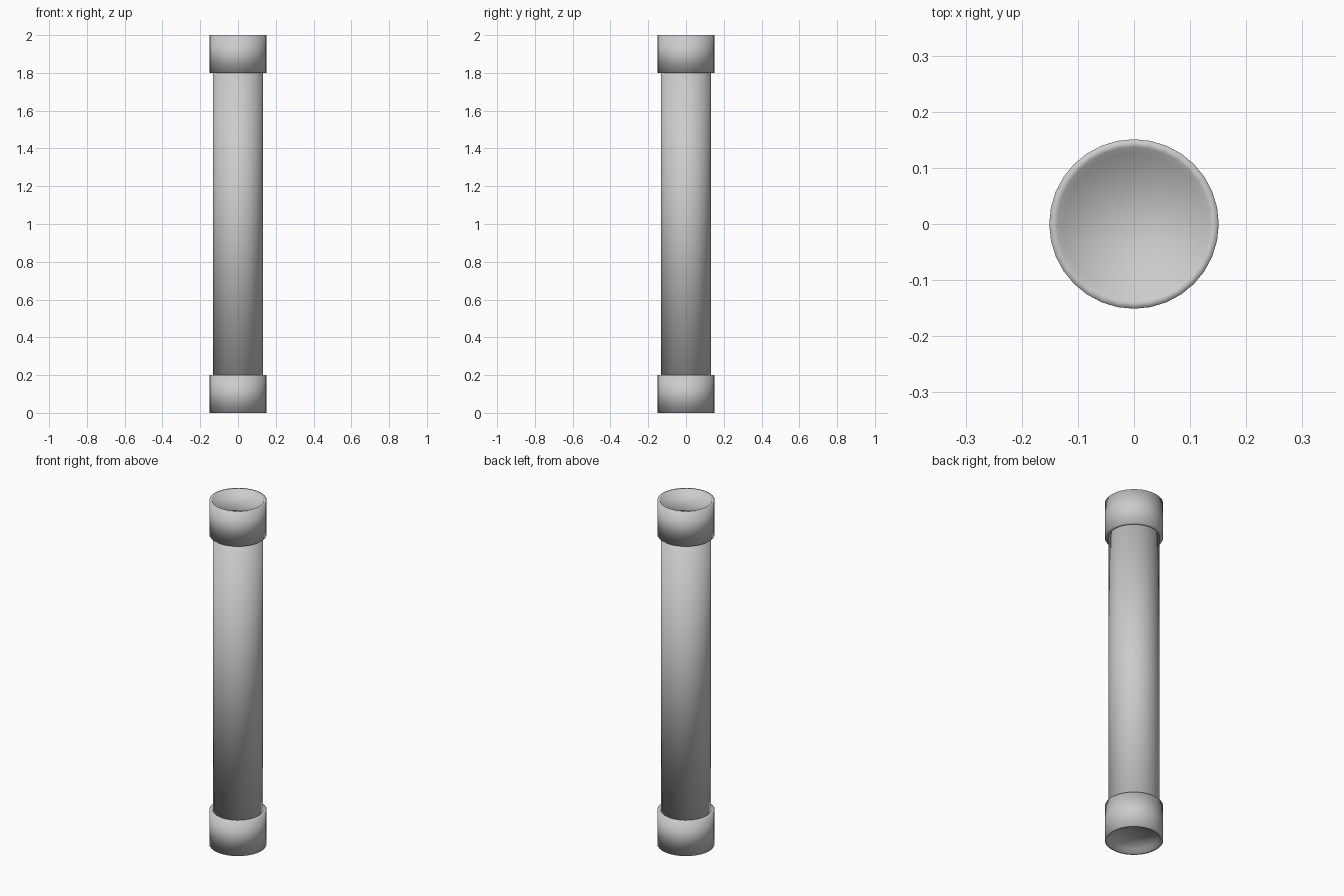
import bpy, bmesh
from math import pi, cos, sin

if "Cube" in bpy.data.objects:
    bpy.data.objects.remove(bpy.data.objects["Cube"])

SIDES = 32


def lathe(name, profile):
    """Revolve (radius, z) points around z; close both ends with flat discs."""
    bm = bmesh.new()
    rings = [[bm.verts.new((r * cos(2 * pi * i / SIDES), r * sin(2 * pi * i / SIDES), z))
              for i in range(SIDES)] for r, z in profile]
    for a, b in zip(rings, rings[1:]):
        for i in range(SIDES):
            j = (i + 1) % SIDES
            bm.faces.new((a[i], a[j], b[j], b[i]))
    bm.faces.new(rings[0][::-1])
    bm.faces.new(rings[-1])
    bmesh.ops.recalc_face_normals(bm, faces=bm.faces)
    for f in bm.faces:
        f.smooth = True
    mesh = bpy.data.meshes.new(name)
    bm.to_mesh(mesh)
    bm.free()
    obj = bpy.data.objects.new(name, mesh)
    bpy.context.collection.objects.link(obj)
    return obj


# Long central pipe
lathe("pipe", [(0.133, 0.1), (0.133, 1.9)])

# End collars with a raised rim around a shallow dished end
collar = [(0.127, 0.02), (0.137, 0.0), (0.151, 0.0), (0.151, 0.2), (0.133, 0.2)]
lathe("bottom_collar", collar)
lathe("top_collar", [(r, 2.0 - z) for r, z in collar])
